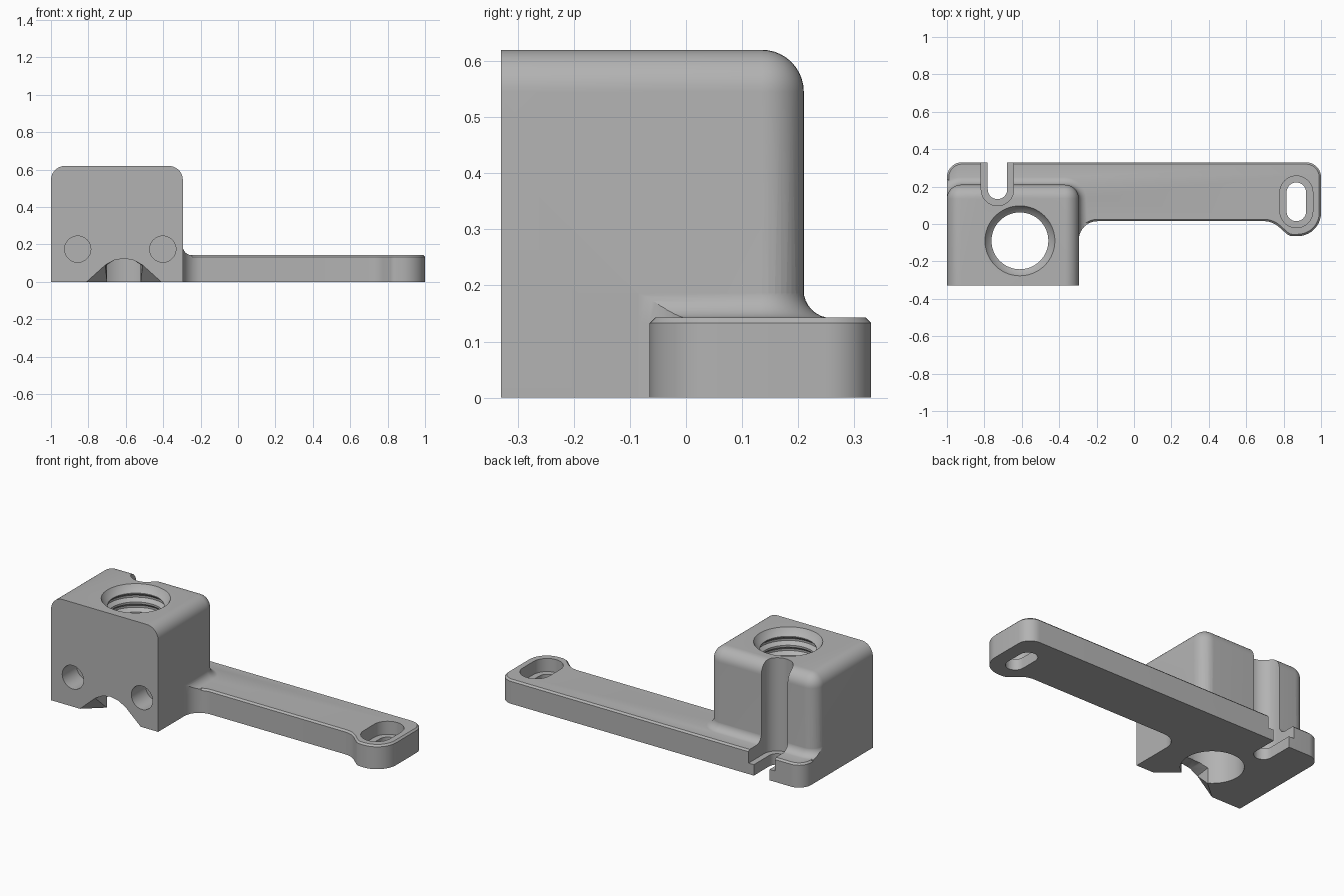
import bpy, bmesh, math
from mathutils import Vector

cube = bpy.data.objects.get("Cube")
if cube:
    bpy.data.objects.remove(cube, do_unlink=True)

grey = bpy.data.materials.new("plain grey")
grey.use_nodes = True
grey.diffuse_color = (0.45, 0.45, 0.45, 1)
grey.node_tree.nodes["Principled BSDF"].inputs["Base Color"].default_value = grey.diffuse_color


def finish(bm, name):
    bmesh.ops.recalc_face_normals(bm, faces=bm.faces)
    mesh = bpy.data.meshes.new(name)
    bm.to_mesh(mesh)
    bm.free()
    mesh.materials.append(grey)
    obj = bpy.data.objects.new(name, mesh)
    bpy.context.collection.objects.link(obj)
    return obj


def rounded(corners, steps=10):
    """Polygon from (x, y, radius) corners, with tangent arcs."""
    out = []
    for i, (x, y, r) in enumerate(corners):
        p = Vector((x, y))
        if r == 0:
            out.append(p)
            continue
        a = (Vector(corners[i - 1][:2]) - p).normalized()
        b = (Vector(corners[(i + 1) % len(corners)][:2]) - p).normalized()
        half = a.angle(b) / 2
        centre = p + (a + b).normalized() * r / math.sin(half)
        reach = r / math.tan(half)
        u, v = p + a * reach - centre, p + b * reach - centre
        sweep = math.pi - 2 * half
        for k in range(steps + 1):
            t = k / steps
            out.append(centre + (u * math.sin((1 - t) * sweep)
                                 + v * math.sin(t * sweep)) / math.sin(sweep))
    return out


def loft(rings, name, triangulate=False):
    """Closed solid through rings of equal length."""
    bm = bmesh.new()
    loops = [[bm.verts.new(p) for p in ring] for ring in rings]
    n = len(loops[0])
    for lo, hi in zip(loops, loops[1:]):
        for i in range(n):
            j = (i + 1) % n
            bm.faces.new((lo[i], lo[j], hi[j], hi[i]))
    bm.faces.new(loops[0][::-1])
    bm.faces.new(loops[-1])
    if triangulate:
        bmesh.ops.triangulate(bm, faces=bm.faces)
    return finish(bm, name)


def prism(outline, z0, z1, name):
    return loft([[(p.x, p.y, z) for p in outline] for z in (z0, z1)], name)


def lathe(profile, x, y, name, n=64):
    angles = [2 * math.pi * i / n for i in range(n)]
    return loft([[(x + r * math.cos(a), y + r * math.sin(a), z) for a in angles]
                 for r, z in profile], name)


def combine(target, tool, mode):
    mod = target.modifiers.new(mode, 'BOOLEAN')
    mod.operation, mod.object, mod.solver = mode, tool, 'EXACT'
    bpy.ops.object.select_all(action='DESELECT')
    bpy.context.view_layer.objects.active = target
    target.select_set(True)
    bpy.ops.object.modifier_apply(modifier=mod.name)
    bpy.data.objects.remove(tool, do_unlink=True)


LEFT, SIDE, FRONT, BACK = -1.0, -0.295, -0.33, 0.21
PLATE, TOP, R = 0.143, 0.62, 0.075

# Mounting arm with a chamfered top rim
outline = rounded([(LEFT, 0.33, 0.08), (LEFT, -0.2, 0), (SIDE, -0.2, 0),
                   (SIDE, 0.015, 0.1), (0.74, 0.015, 0.12), (0.83, -0.065, 0.05),
                   (1, -0.065, 0.125), (1, 0.33, 0.08)])
body = prism(outline, 0, PLATE, "threaded_bracket")
bm = bmesh.new()
bm.from_mesh(body.data)
rim = [e for e in bm.edges if all(v.co.z > PLATE - 0.001 for v in e.verts)]
bmesh.ops.bevel(bm, geom=rim, offset=0.01, segments=1, affect='EDGES')
bm.to_mesh(body.data)
bm.free()

# Block with rounded top and back edges
bm = bmesh.new()
bmesh.ops.create_cube(bm, size=1)
for v in bm.verts:
    v.co = (SIDE if v.co.x > 0 else LEFT, BACK if v.co.y > 0 else FRONT,
            TOP if v.co.z > 0 else 0)
soft = []
for e in bm.edges:
    mid = (e.verts[0].co + e.verts[1].co) / 2
    on_top, on_back = mid.z > TOP - 0.01, mid.y > BACK - 0.01
    if (on_top and mid.y > FRONT + 0.01) or (on_back and 0 < mid.z < TOP - 0.01 and mid.z > 0.01):
        soft.append(e)
bmesh.ops.bevel(bm, geom=soft, offset=R, segments=10, profile=0.5, affect='EDGES')
block = finish(bm, "block")

# Concave fillet where the block meets the arm
rings = []
for k in range(9):
    a = k / 8 * math.pi / 2
    o = 0.05 * (1 - math.sin(a)) - 0.0005
    z = PLATE - 0.001 + 0.05 * (1 - math.cos(a))
    ring = rounded([(LEFT - o, BACK + o, R + o), (LEFT - o, -0.2, 0),
                    (SIDE + o, -0.2, 0), (SIDE + o, BACK + o, R + o)])
    if k == 0:
        rings.append([(p.x, p.y, 0.12) for p in ring])
    rings.append([(p.x, p.y, z) for p in ring])
fillet = loft(rings, "fillet")
combine(fillet, prism(outline, 0.1, 0.3, "fillet_limit"), 'INTERSECT')
combine(body, fillet, 'UNION')
combine(body, block, 'UNION')

# Threaded bore with a plain lower section and a chamfered mouth
HX, HY = -0.61, -0.09
profile = [(0.168, -0.1), (0.168, 0.2)]
pitch, turns = 0.06, 6
for k in range(turns):
    z = 0.215 + k * pitch
    profile += [(0.152, z), (0.152, z + 0.012), (0.174, z + 0.03), (0.174, z + 0.042)]
profile += [(0.152, 0.575), (0.152, 0.58), (0.172, 0.595), (0.187, TOP), (0.187, 0.7)]
combine(body, lathe(profile, HX, HY, "bore_cutter"), 'DIFFERENCE')

# Flared arch from the front face into the bore
wide = [(0.2, -0.1), (0.2, 0), (0.1, 0.09), (0.05, 0.117)]
narrow = [(0.09, -0.1), (0.09, 0), (0.09, 0.092), (0.05, 0.117)]
rings = []
for y, half in ((-0.4, wide), (FRONT, wide), (-0.235, narrow), (-0.15, narrow)):
    section = half + [(0, 0.125)] + [(-x, z) for x, z in reversed(half)]
    rings.append([(HX + x, y, z) for x, z in section])
combine(body, loft(rings, "arch_cutter", True), 'DIFFERENCE')

# Two blind holes in the front face
for x in (-0.857, -0.402):
    ring = [(x + 0.07 * math.cos(i * math.pi / 24), 0.175 + 0.07 * math.sin(i * math.pi / 24))
            for i in range(48)]
    hole = loft([[(px, y, pz) for px, pz in ring] for y in (-0.4, -0.195)], "front_hole_cutter")
    combine(body, hole, 'DIFFERENCE')


# Stepped screw slots: wide seat above, narrow slot through
def slot(x, y0, y1, r, z0, z1):
    r2 = r * 0.999
    shape = rounded([(x - r, y1, r2), (x - r, y0, r2), (x + r, y0, r2), (x + r, y1, r2)])
    combine(body, prism(shape, z0, z1, "slot_cutter"), 'DIFFERENCE')


SEAT = 0.065
slot(-0.73, 0.098, 0.6, 0.087, SEAT, 0.8)
slot(-0.73, 0.133, 0.6, 0.052, -0.1, 0.1)
slot(0.868, -0.02, 0.257, 0.088, SEAT, 0.8)
slot(0.868, 0.015, 0.222, 0.052, -0.1, 0.1)

bpy.ops.object.select_all(action='DESELECT')
body.select_set(True)
bpy.context.view_layer.objects.active = body
bpy.ops.object.shade_smooth_by_angle(angle=math.radians(25))
